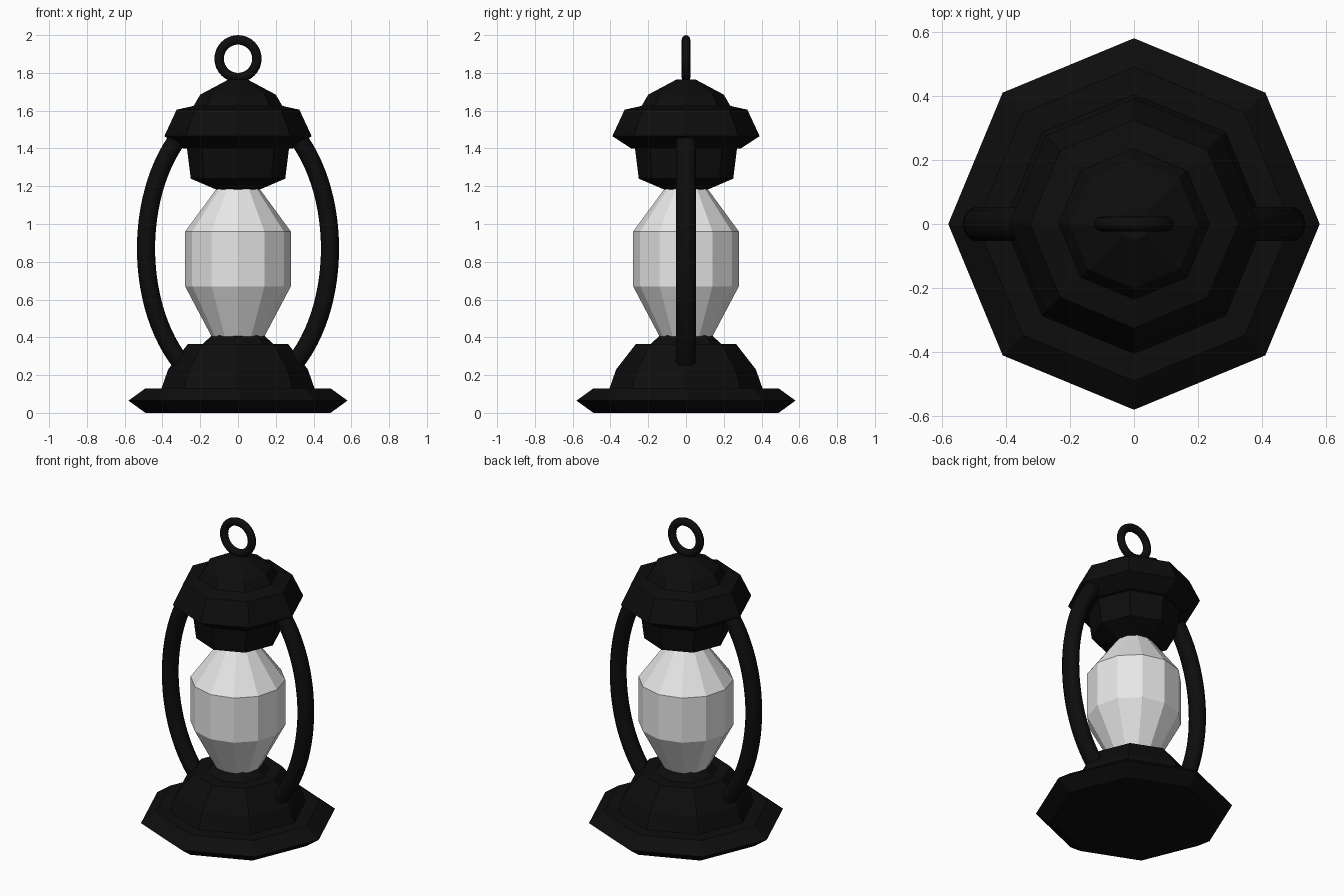
import bpy, bmesh, math
from mathutils import Vector

if "Cube" in bpy.data.objects:
    bpy.data.objects.remove(bpy.data.objects["Cube"])


def material(name, rgb):
    m = bpy.data.materials.new(name)
    m.diffuse_color = (*rgb, 1)
    m.use_nodes = True
    m.node_tree.nodes["Principled BSDF"].inputs["Base Color"].default_value = m.diffuse_color
    return m


BLACK = material("black_iron", (0.004, 0.004, 0.004))
GLASS = material("pale_glass", (0.8, 0.8, 0.8))


def finish(name, bm, mat, smooth=False):
    bmesh.ops.recalc_face_normals(bm, faces=bm.faces[:])
    for f in bm.faces:
        f.smooth = smooth and len(f.verts) == 4
    me = bpy.data.meshes.new(name)
    bm.to_mesh(me)
    bm.free()
    me.materials.append(mat)
    ob = bpy.data.objects.new(name, me)
    bpy.context.collection.objects.link(ob)
    return ob


def skin(bm, rings, closed=False):
    n = len(rings[0])
    pairs = list(zip(rings, rings[1:])) + ([(rings[-1], rings[0])] if closed else [])
    for a, b in pairs:
        for i in range(n):
            j = (i + 1) % n
            bm.faces.new((a[i], a[j], b[j], b[i]))
    if not closed:
        bm.faces.new(rings[0])
        bm.faces.new(rings[-1])


def lathe(name, profile, sides, mat):
    bm = bmesh.new()
    rings = [[bm.verts.new((r * math.cos(2 * math.pi * i / sides),
                            r * math.sin(2 * math.pi * i / sides), z))
              for i in range(sides)] for r, z in profile]
    skin(bm, rings)
    return finish(name, bm, mat)


def ellipse_tube(name, zc, a, b, rx, ry, t0, t1, steps, sides, closed=False):
    """Tube along an ellipse arc in the xz plane; rx in-plane, ry depth radius."""
    bm = bmesh.new()
    rings = []
    for k in range(steps if closed else steps + 1):
        t = math.radians(t0 + (t1 - t0) * k / steps)
        p = Vector((a * math.cos(t), 0, zc + b * math.sin(t)))
        nrm = Vector((b * math.cos(t), 0, a * math.sin(t))).normalized()
        rings.append([bm.verts.new(p + nrm * rx * math.cos(u) + Vector((0, ry * math.sin(u), 0)))
                      for u in (2 * math.pi * i / sides for i in range(sides))])
    skin(bm, rings, closed)
    return finish(name, bm, BLACK, True)


# Octagonal stepped base
lathe("base", [(0.49, 0), (0.58, 0.065), (0.49, 0.13), (0.405, 0.13), (0.37, 0.23),
               (0.265, 0.365), (0.185, 0.365), (0.14, 0.41)], 8, BLACK)

# Twelve-sided glass globe
lathe("glass_globe", [(0.14, 0.405), (0.28, 0.67), (0.28, 0.96), (0.115, 1.185)], 12, GLASS)

# Octagonal hood with collar, brim and dome
lathe("hood", [(0.11, 1.18), (0.25, 1.24), (0.27, 1.40), (0.29, 1.40), (0.39, 1.465),
               (0.325, 1.605), (0.235, 1.625), (0.20, 1.685), (0.05, 1.765)], 8, BLACK)

# Curved side tubes
for side, mid in (("right", 0), ("left", 180)):
    ellipse_tube(side + "_side_tube", 0.87, 0.487, 0.77, 0.048, 0.055,
                 mid - 55, mid + 55, 28, 14)

# Hanging ring
ellipse_tube("hanging_ring", 1.875, 0.1, 0.1, 0.025, 0.023, 0, 360, 32, 12, True)
